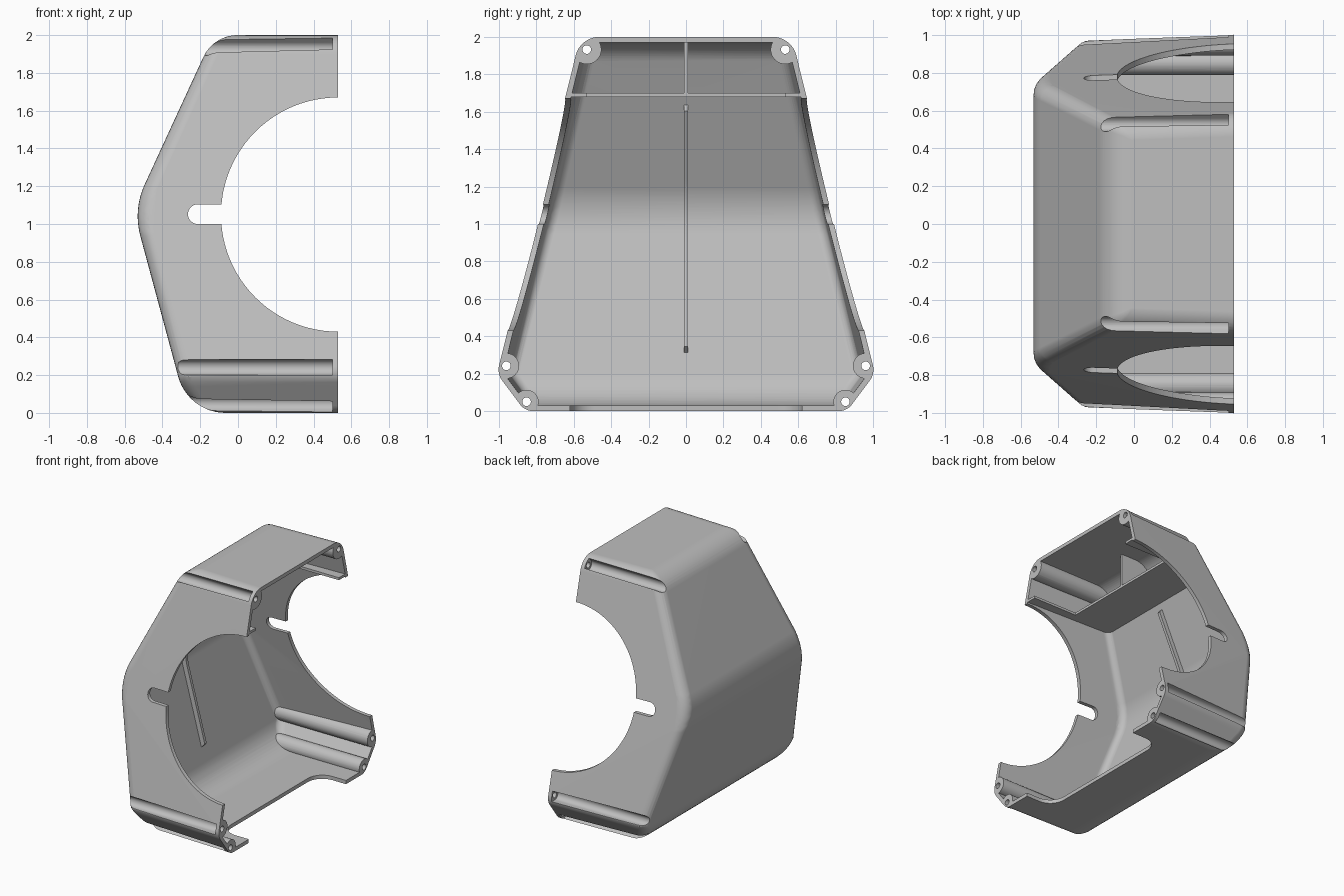
import bpy, bmesh, math
from mathutils import Vector

if "Cube" in bpy.data.objects:
    bpy.data.objects.remove(bpy.data.objects["Cube"])

END = 0.53      # open rim of the housing
WALL = 0.03


def fillet(pts, radii, segs=12):
    """Round the inner corners of an open 2D polyline."""
    pts = [Vector(p) for p in pts]
    out = [pts[0]]
    for a, p, b, r in zip(pts, pts[1:], pts[2:], radii):
        u, v = (a - p).normalized(), (b - p).normalized()
        length = r * math.tan((math.pi - u.angle(v)) / 2)
        c = p + (u + v).normalized() * math.hypot(r, length)
        va, vb = p + u * length - c, p + v * length - c
        ang = va.angle(vb)
        for i in range(segs + 1):
            t = i / segs
            out.append(c + (va * math.sin((1 - t) * ang) + vb * math.sin(t * ang)) / math.sin(ang))
    return out + [pts[-1]]


def normals(pts):
    res = []
    for i in range(len(pts)):
        t = Vector((0, 0))
        if i > 0:
            t += (pts[i] - pts[i - 1]).normalized()
        if i < len(pts) - 1:
            t += (pts[i + 1] - pts[i]).normalized()
        t.normalize()
        res.append(Vector((-t.y, t.x)))
    return res


def inset(pts, d):
    return [p - n * d for p, n in zip(pts, normals(pts))]


def interp(pts, z):
    """First coordinate of a polyline rising in its second one."""
    if z <= pts[0].y:
        return pts[0].x
    for a, b in zip(pts, pts[1:]):
        if a.y <= z <= b.y and b.y - a.y > 1e-7:
            return a.x + (b.x - a.x) * (z - a.y) / (b.y - a.y)
    return pts[-1].x


def profile(end):
    return fillet([(end, 0), (-0.265, 0), (-0.555, 1.077), (-0.13, 2), (end, 2)], [0.26, 0.4, 0.2])


def finish(name, bm):
    bmesh.ops.recalc_face_normals(bm, faces=bm.faces[:])
    mesh = bpy.data.meshes.new(name)
    bm.to_mesh(mesh)
    bm.free()
    obj = bpy.data.objects.new(name, mesh)
    bpy.context.scene.collection.objects.link(obj)
    return obj


def body(name, end, t, r):
    """Rounded tapered body, inset by t, with rounded back edges of radius r."""
    prof = inset(profile(end), t)
    sect = fillet([(0, 0), (-0.86, 0), (-1.01, 0.2), (-0.565, 2), (0, 2)], [0.09, 0.1, 0.13], 8)
    sect = inset(sect, t)[1:-1]

    def width(x, z):
        return -interp(sect, z) - 0.035 * (END - x)

    pts = [(end, width(end, p.y), p.y) for p in sect]
    for p, n in zip(prof, normals(prof)):
        k = max(0.0, -n.x)
        for i in range(7):
            a = math.pi / 2 * i / 6
            x = p.x + r * (1 - math.sin(a)) * k
            pts.append((x, width(x, p.y) - r * (1 - math.cos(a)) * k, p.y))
    bm = bmesh.new()
    for x, y, z in pts:
        bm.verts.new((x, y, z))
        bm.verts.new((x, -y, z))
    bmesh.ops.remove_doubles(bm, verts=bm.verts[:], dist=1e-4)
    bmesh.ops.convex_hull(bm, input=bm.verts[:])
    bmesh.ops.delete(bm, geom=[v for v in bm.verts if not v.link_faces], context='VERTS')
    return finish(name, bm)


def prism(name, pts, axis, lo, hi):
    """Extrude a 2D outline along x, y or z."""
    place = {'x': lambda p, h: (h, p[0], p[1]),
             'y': lambda p, h: (p[0], h, p[1]),
             'z': lambda p, h: (p[0], p[1], h)}[axis]
    bm = bmesh.new()
    a = [bm.verts.new(place(p, lo)) for p in pts]
    b = [bm.verts.new(place(p, hi)) for p in pts]
    bm.faces.new(a)
    bm.faces.new(b[::-1])
    for i in range(len(pts)):
        j = (i + 1) % len(pts)
        bm.faces.new((a[i], b[i], b[j], a[j]))
    return finish(name, bm)


def circle(c, r, n=32):
    return [(c[0] + r * math.cos(math.tau * i / n), c[1] + r * math.sin(math.tau * i / n)) for i in range(n)]


def channel(c, r, d, length, n=14):
    """U shape: half circle at c, open and extended in direction d."""
    base = math.atan2(d[1], d[0]) + math.pi / 2
    pts = [(c[0] + r * math.cos(base + math.pi * i / n),
            c[1] + r * math.sin(base + math.pi * i / n)) for i in range(n + 1)]
    u = Vector(d).normalized() * length
    return pts + [(pts[-1][0] + u.x, pts[-1][1] + u.y), (pts[0][0] + u.x, pts[0][1] + u.y)]


def cut(obj, tool):
    mod = obj.modifiers.new("cut", 'BOOLEAN')
    mod.operation = 'DIFFERENCE'
    mod.solver = 'EXACT'
    mod.object = tool
    bpy.context.view_layer.update()
    bpy.context.view_layer.objects.active = obj
    bpy.ops.object.modifier_apply(modifier=mod.name)
    bpy.data.objects.remove(tool)


housing = body("housing", END, 0.0, 0.08)
cavity = body("cavity", END + 0.2, WALL, 0.055)

# Screw positions (y, z), boss radius, and outward direction of the channel
screws = [((0.53, 1.932), 0.078, (0.7, 0.7)),
          ((0.96, 0.242), 0.068, (1.0, 0.0)),
          ((0.852, 0.05), 0.064, (0.8, -0.6))]
sides = [(s, *spec) for s in (1, -1) for spec in screws]

# Bosses stay solid inside the cavity
for s, c, r, d in sides:
    cut(cavity, prism("boss", circle((s * c[0], c[1]), r), 'x', -1, 0.9))

# U-shaped shelf under the top and the rib above it
cut(cavity, prism("shelf", [(-0.8, -1), (0.9, -1), (0.9, -0.53), (0.13, -0.53),
                            (0.13, 0.53), (0.9, 0.53), (0.9, 1), (-0.8, 1)], 'z', 1.68, 1.7))
cut(cavity, prism("top_rib", [(-0.8, 1.69), (0.125, 1.69), (0.125, 2.2), (-0.8, 2.2)], 'y', -0.01, 0.01))

# Thin rib following the back wall
edge = profile(END)
path = [(interp(edge, z), z) for z in [0.3 + 1.35 * i / 30 for i in range(31)]]
rib = [(x + 0.015, z) for x, z in path] + [(x + 0.07, z) for x, z in path[1:-1]][::-1]
cut(cavity, prism("back_rib", rib, 'y', -0.012, 0.012))

cut(housing, cavity)

# Outer screw channels stopping at the rim flange, with screw holes
for s, c, r, d in sides:
    p = (s * c[0], c[1])
    cut(housing, prism("groove", channel(p, 0.041, (s * d[0], d[1]), 0.2), 'x', -1, 0.5))
    cut(housing, prism("screw_hole", circle(p, 0.023, 20), 'x', 0.4, 0.9))

# Large round opening and small slot through both side walls
cut(housing, prism("round_opening", circle((END, 1.05), 0.62, 96), 'y', -1.5, 1.5))
cut(housing, prism("slot", channel((-0.213, 1.052), 0.052, (1, 0), 0.3), 'y', -1.5, 1.5))

# Rounded recess in the bottom plate
recess = fillet([(0.9, -0.62), (0.28, -0.62), (0.28, 0.62), (0.9, 0.62)], [0.13, 0.13], 8)
cut(housing, prism("bottom_recess", [tuple(p) for p in recess], 'z', -0.2, 0.12))

# Material and shading
grey = bpy.data.materials.new("light grey")
grey.diffuse_color = (0.52, 0.52, 0.52, 1)
grey.use_nodes = True
grey.node_tree.nodes["Principled BSDF"].inputs["Base Color"].default_value = grey.diffuse_color
housing.data.materials.clear()
housing.data.materials.append(grey)
for poly in housing.data.polygons:
    poly.material_index = 0
bpy.ops.object.select_all(action='DESELECT')
housing.select_set(True)
bpy.context.view_layer.objects.active = housing
bpy.ops.object.shade_smooth_by_angle(angle=math.radians(32))
weighted = housing.modifiers.new("even_normals", 'WEIGHTED_NORMAL')
weighted.keep_sharp = True
